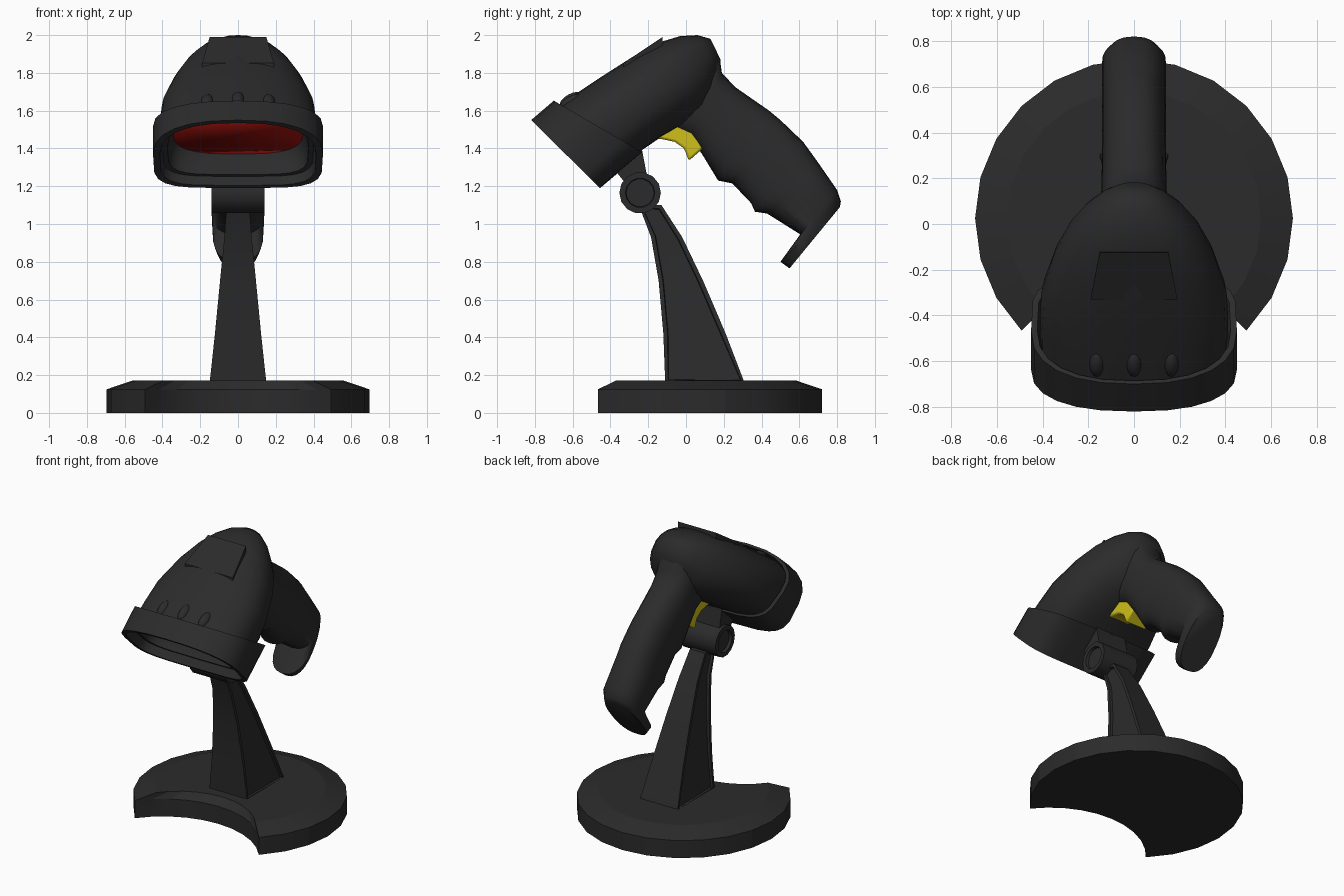
import bpy, bmesh, math
from mathutils import Vector, Matrix

if "Cube" in bpy.data.objects:
    bpy.data.objects.remove(bpy.data.objects["Cube"])


def material(name, rgb):
    m = bpy.data.materials.new(name)
    m.diffuse_color = (*rgb, 1)
    m.use_nodes = True
    m.node_tree.nodes["Principled BSDF"].inputs["Base Color"].default_value = m.diffuse_color
    return m


DARK = material("dark_plastic", (0.024, 0.024, 0.024))
RED = material("red_glass", (0.3, 0.005, 0.003))
YELLOW = material("yellow_plastic", (0.62, 0.52, 0.01))


def finish(name, bm, mat=DARK, angle=35):
    bmesh.ops.recalc_face_normals(bm, faces=bm.faces)
    me = bpy.data.meshes.new(name)
    bm.to_mesh(me)
    bm.free()
    ob = bpy.data.objects.new(name, me)
    bpy.context.collection.objects.link(ob)
    me.materials.append(mat)
    bpy.ops.object.select_all(action='DESELECT')
    ob.select_set(True)
    bpy.context.view_layer.objects.active = ob
    bpy.ops.object.shade_smooth_by_angle(angle=math.radians(angle))
    return ob


def bridge(bm, rings, cap_start=False, cap_end=False):
    vs = [[bm.verts.new(p) for p in r] for r in rings]
    n = len(vs[0])
    for a, b in zip(vs, vs[1:]):
        for i in range(n):
            j = (i + 1) % n
            bm.faces.new((a[i], a[j], b[j], b[i]))
    if cap_start:
        bm.faces.new(vs[0])
    if cap_end:
        bm.faces.new(vs[-1])


def oval(top, bot, w, nt=2.3, nb=2.3, count=24):
    """Superellipse ring spanning two side-view points (y, z), half-width w."""
    t, b = Vector((0, *top)), Vector((0, *bot))
    mid, up = (t + b) / 2, (t - b) / 2
    ring = []
    for i in range(count):
        a = math.tau * i / count
        c, s = math.cos(a), math.sin(a)
        e = 2 / (nt if c > 0 else nb)
        p = mid + up * math.copysign(abs(c) ** e, c)
        p.x = w * math.copysign(abs(s) ** e, s)
        ring.append(p)
    return ring


def moved(ring, scale, depth):
    """Ring scaled about its centre and pushed along the head axis."""
    c = sum(ring, Vector()) / len(ring)
    return [c + (p - c) * scale + Vector((0, .707, .707)) * depth for p in ring]


def prism(name, pts, w, mat=DARK, bevel=0):
    bm = bmesh.new()
    bridge(bm, [[(x, y, z) for y, z in pts] for x in (-w, w)], True, True)
    ob = finish(name, bm, mat)
    if bevel:
        mod = ob.modifiers.new("bevel", 'BEVEL')
        mod.width, mod.segments = bevel, 2
    return ob


# Base: chamfered disc with a concave bite at the front
outline = [(0.695 * math.cos(math.radians(a)), 0.695 * math.sin(math.radians(a)))
           for a in range(-45, 226, 15)]
x0, y0 = outline[0]
sag = 0.24
R = (x0 * x0 + sag * sag) / (2 * sag)
half = math.asin(x0 / R)
for i in range(1, 10):
    a = -half + 2 * half * i / 10
    outline.append((R * math.sin(a), y0 + sag - R + R * math.cos(a)))
bm = bmesh.new()
bridge(bm, [[(x * s, 0.025 + y * s, z) for x, y in outline]
            for s, z in ((1, 0), (1, 0.125), (0.8, 0.172))], True, True)
finish("base", bm, angle=15)

# Stand: tapering curved column with recessed side panels
levels = [(-.11, .31, .16, .15), (-.12, .21, .42, .122), (-.145, .09, .70, .095),
          (-.185, -.02, .93, .072), (-.25, -.13, 1.1, .06)]
bm = bmesh.new()
bridge(bm, [[(-w, f, z), (w, f, z), (w, b, z), (-w, b, z)] for f, b, z, w in levels], True, True)
bmesh.ops.recalc_face_normals(bm, faces=bm.faces)
for side in (-1, 1):
    faces = [f for f in bm.faces if f.normal.x * side > 0.8]
    bmesh.ops.inset_region(bm, faces=faces, thickness=0.022, depth=0)
    bmesh.ops.inset_region(bm, faces=faces, thickness=0.004, depth=-0.016)
finish("stand", bm, angle=30)

# Hinge barrel with recessed ends
bm = bmesh.new()
bmesh.ops.create_cone(bm, cap_ends=True, segments=14, radius1=.11, radius2=.11, depth=.28,
                      matrix=Matrix.Translation((0, -.243, 1.165)) @ Matrix.Rotation(math.pi / 2, 4, 'Y'))
ends = [f for f in bm.faces if len(f.verts) > 4]
bmesh.ops.inset_individual(bm, faces=ends, thickness=.032, depth=0)
bmesh.ops.inset_individual(bm, faces=ends, thickness=.004, depth=-.02)
finish("hinge", bm, angle=30)
prism("hinge_bracket", [(-.38, 1.29), (-.24, 1.43), (-.2, 1.22), (-.3, 1.19)], .12)

# Nozzle: D-shaped collar, open at the back, stepped bowl at the front
front = oval((-.82, 1.55), (-.455, 1.19), .45, 2.4, 4.5)
back = oval((-.70, 1.653), (-.23, 1.38), .45, 2.4, 4.5)
deep = oval((-.63, 1.615), (-.38, 1.37), .345, 2.3, 3)
bm = bmesh.new()
bridge(bm, [moved(back, .9, -.06), moved(back, .94, 0), back, front, moved(front, .92, 0),
            moved(front, .89, .06), moved(front, .83, .06), moved(front, .8, .13), deep])
finish("nozzle", bm)
bm = bmesh.new()
bm.faces.new([bm.verts.new(p) for p in deep])
lens = finish("scan_window", bm, RED)
mod = lens.modifiers.new("thickness", 'SOLIDIFY')
mod.thickness = .01

# Head: domed shell narrowing toward the handle
bm = bmesh.new()
bridge(bm, [oval(*s) for s in (
    ((-.71, 1.605), (-.30, 1.35), .41, 2.5, 3.2),
    ((-.61, 1.672), (-.22, 1.40), .412, 2.5, 3),
    ((-.455, 1.775), (-.14, 1.455), .405, 2.5, 2.5),
    ((-.27, 1.893), (.01, 1.54), .348, 2.5, 2.1),
    ((-.13, 1.965), (.10, 1.61), .285, 2.5, 2),
    ((-.03, 1.995), (.15, 1.69), .22, 2.5, 2),
    ((.06, 2.0), (.175, 1.79), .15, 2.4, 2),
    ((.13, 1.98), (.183, 1.87), .08, 2.2, 2))], False, True)
finish("head_shell", bm, angle=50)

# Raised wedge on top of the head
bm = bmesh.new()
bridge(bm, [[(-.19, -.33, 1.80), (.19, -.33, 1.80), (.15, -.12, 1.93), (-.15, -.12, 1.93)],
            [(-.19, -.33, 1.852), (.19, -.33, 1.852), (.15, -.125, 1.99), (-.15, -.125, 1.99)]], True, True)
finish("top_wedge", bm)

# Three indicator bumps
for i in (-1, 0, 1):
    bm = bmesh.new()
    bmesh.ops.create_uvsphere(bm, u_segments=12, v_segments=8, radius=1,
                              matrix=Matrix.Translation((i * .162, -.605, 1.655 - .012 * abs(i)))
                              @ Matrix.Rotation(math.radians(28), 4, 'X')
                              @ Matrix.Diagonal((.035, .07, .035, 1)))
    finish("indicator_bump", bm, angle=60)

# Handle: back and front profile points, with finger grips and a hooked butt
bm = bmesh.new()
bridge(bm, [oval(b, f, w, 2.5, 2.5) for b, f, w in (
    ((.10, 1.96), (-.22, 1.56), .12),
    ((.18, 1.87), (-.10, 1.51), .145),
    ((.19, 1.80), (.02, 1.46), .145),
    ((.26, 1.725), (.085, 1.37), .142),
    ((.44, 1.60), (.17, 1.23), .14),
    ((.50, 1.55), (.245, 1.215), .14),
    ((.62, 1.435), (.345, 1.11), .14),
    ((.66, 1.38), (.365, 1.065), .14),
    ((.71, 1.31), (.43, 1.055), .14),
    ((.80, 1.18), (.605, .945), .14),
    ((.82, 1.12), (.50, .80), .135),
    ((.815, 1.09), (.548, .765), .12))], True, True)
finish("handle", bm, angle=45)

# Trigger
prism("trigger", [(-.22, 1.455), (-.11, 1.53), (.03, 1.53), (.09, 1.40), (.015, 1.335),
                  (-.01, 1.40), (-.06, 1.435), (-.13, 1.45)], .085, YELLOW, .012)
